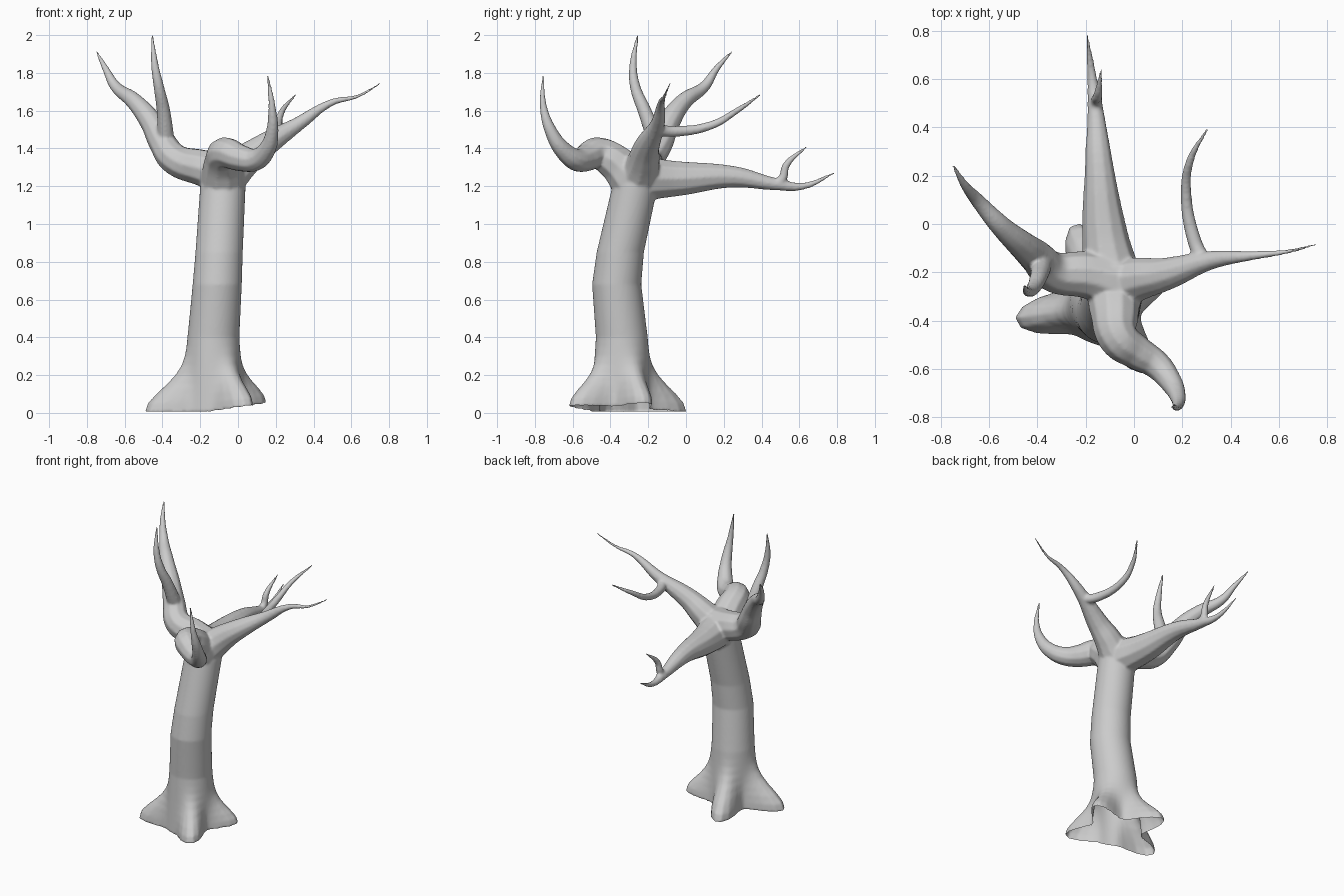
import bpy, bmesh, math
from mathutils import Vector

cube = bpy.data.objects.get("Cube")
if cube:
    bpy.data.objects.remove(cube)

bark = bpy.data.materials.new("grey_bark")
bark.use_nodes = True
bark.diffuse_color = (0.6, 0.6, 0.6, 1)
bark.node_tree.nodes["Principled BSDF"].inputs["Base Color"].default_value = bark.diffuse_color

SIDES = 48
TIP_RADIUS = .006


def add_limb(bm, thickness, taper, *path):
    """Sweep a round tube through the path, thinning by rule from root to tip."""
    points = [Vector(p) for p in path]
    steps = [0] + [(b - a).length for a, b in zip(points, points[1:])]
    curve = bpy.data.curves.new("limb_path", "CURVE")
    curve.dimensions = "3D"
    curve.bevel_depth = 1
    curve.bevel_resolution = 3
    curve.resolution_u = 6
    curve.use_fill_caps = True
    spline = curve.splines.new("BEZIER")
    spline.bezier_points.add(len(points) - 1)
    for i, (knot, point) in enumerate(zip(spline.bezier_points, points)):
        left_over = sum(steps[i + 1:]) / sum(steps)
        knot.co = point
        knot.radius = TIP_RADIUS + (thickness - TIP_RADIUS) * left_over ** taper
        knot.handle_left_type = knot.handle_right_type = "AUTO"
    helper = bpy.data.objects.new("limb_path", curve)
    mesh = bpy.data.meshes.new_from_object(helper)
    bm.from_mesh(mesh)
    bpy.data.meshes.remove(mesh)
    bpy.data.objects.remove(helper)
    bpy.data.curves.remove(curve)


def trunk_point(centre, radius, i, roots):
    """Point on a trunk ring, pushed out near the ground where a root grows."""
    angle = math.tau * i / SIDES
    bulge = 0
    for degrees, reach in roots:
        gap = math.remainder(angle - math.radians(degrees), math.tau)
        bulge = max(bulge, (reach - radius) * math.exp(-(gap / .36) ** 2))
    r = radius + bulge * math.exp(-(centre.z / .17) ** 2)
    p = centre + Vector((r * math.cos(angle), r * math.sin(angle), 0))
    # The ground edge tilts up a little on the left side
    p.z += max(.002, .028 + .15 * p.x) * max(0, 1 - p.z / .3)
    return p


def add_trunk(bm, roots, stations):
    rings = []
    for low, high in zip(stations, stations[1:]):
        count = max(1, round((high[2] - low[2]) / .05))
        for n in range(count):
            rings.append(Vector(low).lerp(Vector(high), n / count))
    rings.append(Vector(stations[-1]))
    loops = [[bm.verts.new(trunk_point(ring.xyz, ring.w, i, roots)) for i in range(SIDES)]
             for ring in rings]
    for low, high in zip(loops, loops[1:]):
        for i in range(SIDES):
            j = (i + 1) % SIDES
            bm.faces.new((low[i], low[j], high[j], high[i]))
    bm.faces.new(loops[0][::-1])
    bm.faces.new(loops[-1])


bm = bmesh.new()

# Trunk: roots as (direction, reach), then stations as (x, y, z, radius)
add_trunk(bm, [(26, .31), (109, .365), (189, .37), (305, .335)],
          [(-.13, -.34, 0, .16), (-.13, -.34, .4, .137), (-.11, -.367, .68, .13),
           (-.1, -.348, .85, .125), (-.08, -.27, 1.2, .12), (-.075, -.245, 1.3, .11),
           (-.075, -.24, 1.36, .07)])

# Back limb and its twig
add_limb(bm, .12, 1.25, (-.09, -.22, 1.24), (-.12, -.05, 1.24), (-.145, .25, 1.25),
         (-.16, .48, 1.21), (-.175, .62, 1.2), (-.195, .785, 1.27))
add_limb(bm, .028, .7, (-.155, .46, 1.2), (-.155, .51, 1.24), (-.15, .53, 1.31), (-.135, .64, 1.41))

# Right limb and its twig
add_limb(bm, .11, 1, (-.08, -.24, 1.27), (-.2, -.21, 1.3), (-.33, -.2, 1.34), (-.4, -.14, 1.43),
         (-.46, -.09, 1.54), (-.55, -.01, 1.65), (-.65, .1, 1.73), (-.7, .16, 1.82), (-.75, .245, 1.915))
add_limb(bm, .048, .8, (-.38, -.15, 1.42), (-.395, -.22, 1.6), (-.42, -.27, 1.73),
         (-.44, -.28, 1.84), (-.455, -.255, 2.005))

# Front limb
add_limb(bm, .12, 1.2, (-.08, -.28, 1.22), (-.08, -.38, 1.33), (-.065, -.47, 1.375), (.01, -.53, 1.35),
         (.09, -.58, 1.34), (.15, -.65, 1.39), (.18, -.71, 1.48), (.18, -.755, 1.62), (.157, -.757, 1.785))

# Left limb and its twig
add_limb(bm, .11, 1.7, (-.06, -.25, 1.25), (.03, -.225, 1.33), (.12, -.21, 1.4), (.32, -.15, 1.53),
         (.5, -.13, 1.645), (.63, -.115, 1.675), (.755, -.085, 1.745))
add_limb(bm, .033, .7, (.29, -.16, 1.5), (.25, -.07, 1.49), (.215, .14, 1.525),
         (.235, .27, 1.6), (.305, .395, 1.685))

# Grow trunk and limbs together into one skin
bmesh.ops.remove_doubles(bm, verts=bm.verts, dist=.0005)
parts = bpy.data.meshes.new("bare_tree_parts")
bm.to_mesh(parts)
bm.free()
tree = bpy.data.objects.new("bare_tree", parts)
bpy.context.collection.objects.link(tree)
remesh = tree.modifiers.new("fuse", "REMESH")
remesh.mode = "VOXEL"
remesh.voxel_size = .008
smooth = tree.modifiers.new("soften", "SMOOTH")
smooth.factor = .5
smooth.iterations = 6
skin = bpy.data.meshes.new_from_object(tree.evaluated_get(bpy.context.evaluated_depsgraph_get()))
tree.modifiers.clear()
tree.data = skin
bpy.data.meshes.remove(parts)

# The underside of the roots is open
bm = bmesh.new()
bm.from_mesh(skin)
under = [f for f in bm.faces if f.normal.z < -.6 and f.calc_center_median().z < .07]
bmesh.ops.delete(bm, geom=under, context="FACES")
bm.to_mesh(skin)
bm.free()

skin.materials.clear()
skin.materials.append(bark)
bpy.context.view_layer.objects.active = tree
tree.select_set(True)
bpy.ops.object.shade_smooth_by_angle(angle=math.radians(50))
